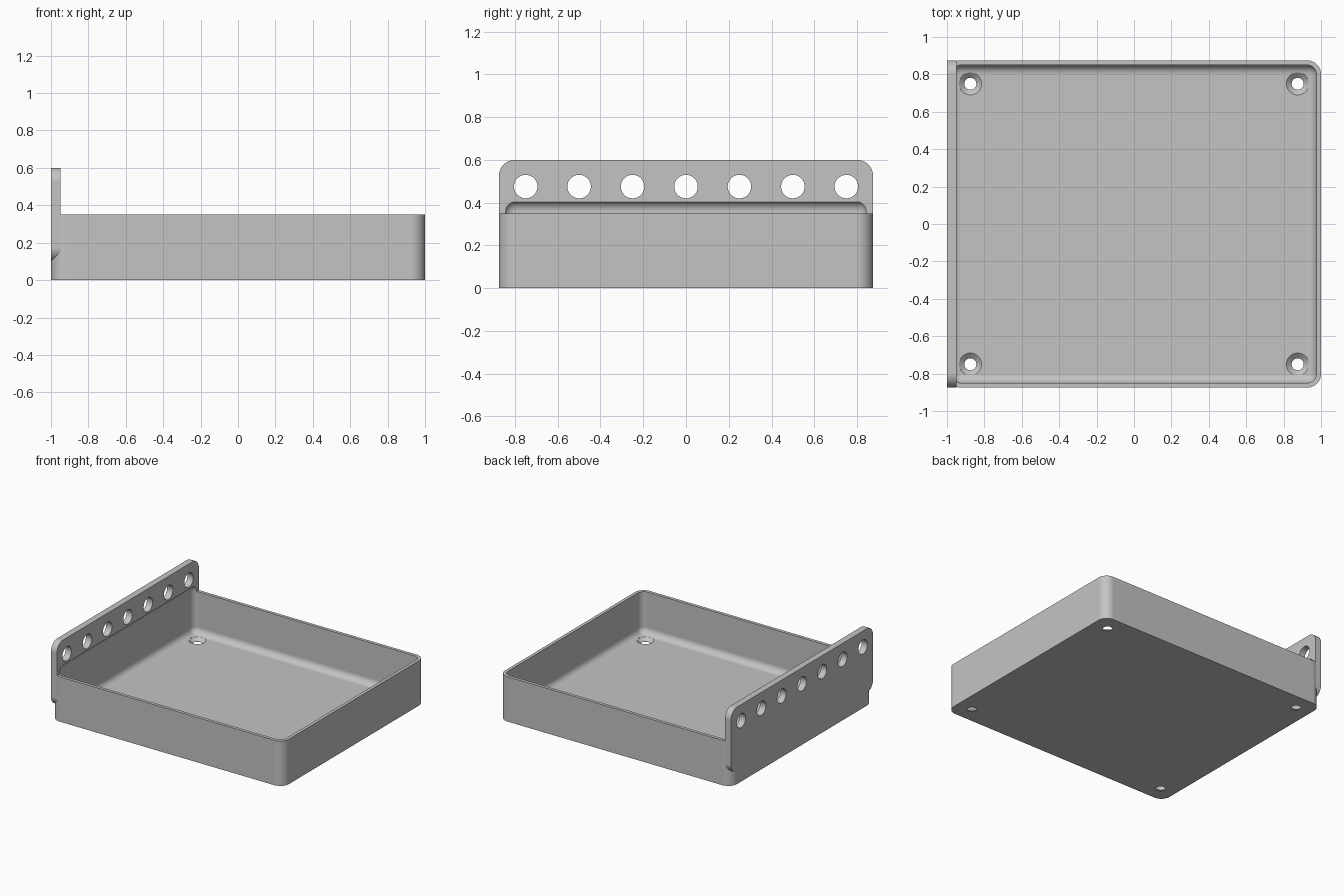
import bpy, bmesh, math
from mathutils import Matrix, Vector

default = bpy.data.objects.get("Cube")
if default:
    bpy.data.objects.remove(default, do_unlink=True)

HALF_X, HALF_Y, RIM = 1.0, 0.875, 0.35
WALL, CORNER = 0.025, 0.075
PLATE, PLATE_LOW, PLATE_HIGH = 0.05, 0.1, 0.6

grey = bpy.data.materials.new("plain grey")
grey.use_nodes = True
colour = (0.55, 0.55, 0.55, 1)
grey.diffuse_color = colour
grey.node_tree.nodes["Principled BSDF"].inputs["Base Color"].default_value = colour


def make_object(name, bm):
    bmesh.ops.recalc_face_normals(bm, faces=bm.faces)
    mesh = bpy.data.meshes.new(name)
    bm.to_mesh(mesh)
    bm.free()
    mesh.materials.append(grey)
    obj = bpy.data.objects.new(name, mesh)
    bpy.context.collection.objects.link(obj)
    return obj


def rounded_rect(u0, u1, v0, v1, r, steps=14):
    """Outline of a rectangle with round corners."""
    corners = [(u1 - r, v1 - r), (u0 + r, v1 - r), (u0 + r, v0 + r), (u1 - r, v0 + r)]
    points = []
    for k, (cu, cv) in enumerate(corners):
        for i in range(steps + 1):
            a = (k + i / steps) * math.pi / 2
            points.append((cu + r * math.cos(a), cv + r * math.sin(a)))
    return points


def prism(name, outline, place, start, end):
    """Extrude an outline; place maps (u, v, depth) to a position."""
    bm = bmesh.new()
    face = bm.faces.new([bm.verts.new(place(u, v, start)) for u, v in outline])
    grown = bmesh.ops.extrude_face_region(bm, geom=[face])["geom"]
    shift = Vector(place(0, 0, end)) - Vector(place(0, 0, start))
    bmesh.ops.translate(bm, vec=shift, verts=[g for g in grown if isinstance(g, bmesh.types.BMVert)])
    return make_object(name, bm)


def add_turned(bm, profile, matrix):
    """Revolve a (radius, height) profile around z, then place it."""
    part = bmesh.new()
    verts = [part.verts.new((r, 0, h)) for r, h in profile]
    edges = [part.edges.new(pair) for pair in zip(verts, verts[1:])]
    bmesh.ops.spin(part, geom=verts + edges, cent=(0, 0, 0), axis=(0, 0, 1),
                   angle=2 * math.pi, steps=40)
    bmesh.ops.remove_doubles(part, verts=part.verts, dist=0.0001)
    part.transform(matrix)
    temp = bpy.data.meshes.new("temp")
    part.to_mesh(temp)
    part.free()
    bm.from_mesh(temp)
    bpy.data.meshes.remove(temp)


def combine(target, tool, operation):
    """Apply a boolean and discard the tool object."""
    mod = target.modifiers.new("combine", 'BOOLEAN')
    mod.operation, mod.solver, mod.object = operation, 'EXACT', tool
    graph = bpy.context.evaluated_depsgraph_get()
    graph.update()
    result = bpy.data.meshes.new_from_object(target.evaluated_get(graph))
    target.modifiers.clear()
    target.data = result
    bpy.data.objects.remove(tool, do_unlink=True)


# Tray block and the upright hanging plate on its right side
tray = prism("hanging_tray", rounded_rect(-HALF_X, HALF_X, -HALF_Y, HALF_Y, CORNER),
             lambda u, v, d: (u, v, d), 0, RIM)
plate = prism("hanging_plate", rounded_rect(-HALF_Y, HALF_Y, PLATE_LOW, PLATE_HIGH, CORNER),
              lambda u, v, d: (d, u, v), -HALF_X, -HALF_X + PLATE)
combine(tray, plate, 'UNION')

# Hollow: a box with every edge rounded, reaching up a little into the plate
bm = bmesh.new()
bmesh.ops.create_cube(bm, size=1)
low, high = WALL, 0.41
bmesh.ops.scale(bm, vec=(2 * (HALF_X - WALL), 2 * (HALF_Y - WALL), high - low), verts=bm.verts)
bmesh.ops.translate(bm, vec=(0, 0, (low + high) / 2), verts=bm.verts)
bmesh.ops.bevel(bm, geom=bm.edges[:], offset=0.05, offset_type='OFFSET',
                segments=12, profile=0.5, affect='EDGES')
combine(tray, make_object("hollow", bm), 'DIFFERENCE')

# Holes: a row through the plate and four countersunk ones in the floor
bm = bmesh.new()
peg = [(0, -0.1), (0.055, -0.1), (0.055, 0.1), (0, 0.1)]
screw = [(0, -0.05), (0.032, -0.05), (0.032, 0.001), (0.06, WALL), (0.06, 0.06), (0, 0.06)]
for i in range(-3, 4):
    add_turned(bm, peg, Matrix.Translation((-HALF_X, i * 0.25, 0.475))
               @ Matrix.Rotation(math.pi / 2, 4, 'Y'))
for sx in (-1, 1):
    for sy in (-1, 1):
        add_turned(bm, screw, Matrix.Translation((sx * 0.875, sy * 0.75, 0)))
combine(tray, make_object("holes", bm), 'DIFFERENCE')

# Smooth rounded areas, keep corners crisp and large faces flat
bpy.ops.object.select_all(action='DESELECT')
tray.select_set(True)
bpy.context.view_layer.objects.active = tray
bpy.ops.object.shade_smooth_by_angle(angle=math.radians(30))
weighted = tray.modifiers.new("flat_faces", 'WEIGHTED_NORMAL')
weighted.keep_sharp = True
